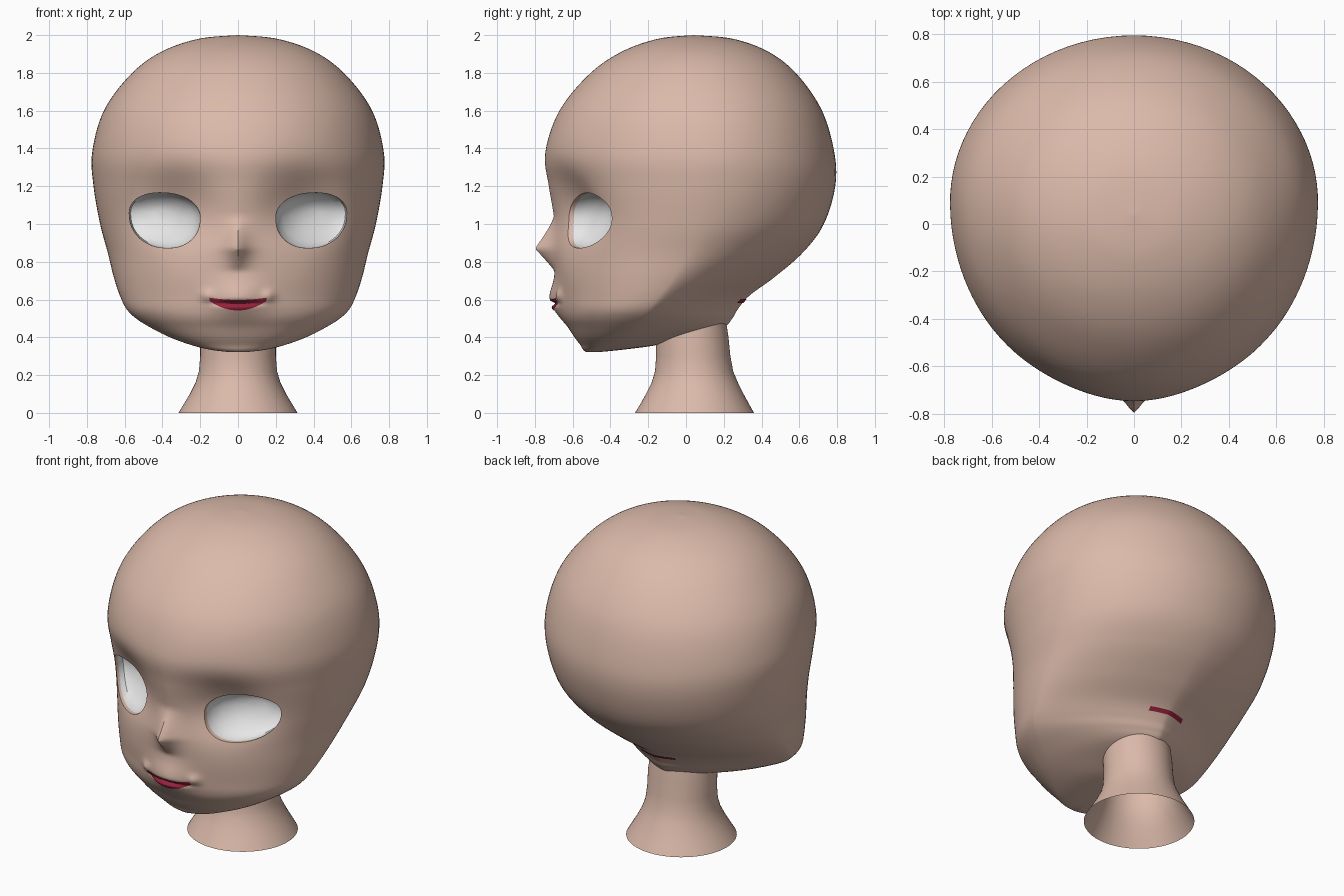
import bpy, bmesh, math

if "Cube" in bpy.data.objects:
    bpy.data.objects.remove(bpy.data.objects["Cube"])

def material(name, rgb):
    m = bpy.data.materials.new(name)
    m.diffuse_color = (*rgb, 1)
    m.use_nodes = True
    m.node_tree.nodes["Principled BSDF"].inputs["Base Color"].default_value = m.diffuse_color
    return m

SKIN = material("skin", (0.71, 0.49, 0.40))
WHITE = material("eye_white", (0.80, 0.80, 0.80))
RED = material("lip_red", (0.30, 0.016, 0.045))

def make(name, bm, mats):
    bmesh.ops.recalc_face_normals(bm, faces=bm.faces)
    me = bpy.data.meshes.new(name)
    bm.to_mesh(me)
    bm.free()
    for m in mats:
        me.materials.append(m)
    ob = bpy.data.objects.new(name, me)
    bpy.context.collection.objects.link(ob)
    return ob

def smooth(ob, angle=40):
    bpy.ops.object.select_all(action='DESELECT')
    bpy.context.view_layer.objects.active = ob
    ob.select_set(True)
    bpy.ops.object.shade_smooth_by_angle(angle=math.radians(angle))

def loft(bm, rings):
    """Join closed rings of points; returns the vertex rings."""
    vs = [[bm.verts.new(p) for p in r] for r in rings]
    n = len(vs[0])
    for a, b in zip(vs, vs[1:]):
        for i in range(n):
            j = (i + 1) % n
            bm.faces.new((a[i], a[j], b[j], b[i]))
    return vs

# Head sections: height, half width, front y, back y, widest y, back roundness
SECTIONS = [
    (.322, .05, -.53, -.46, -.50, 2.0), (.335, .15, -.545, -.33, -.46, 2.0),
    (.36, .25, -.56, -.15, -.40, 1.8), (.40, .36, -.59, 0, -.34, 1.6),
    (.45, .46, -.62, .19, -.28, 1.4), (.50, .54, -.65, .245, -.23, 1.4),
    (.55, .59, -.665, .275, -.19, 1.4), (.62, .625, -.675, .335, -.13, 1.45),
    (.72, .658, -.69, .47, -.06, 1.6), (.85, .69, -.70, .62, .01, 1.8),
    (1.0, .73, -.70, .73, .06, 1.95), (1.2, .765, -.73, .79, .09, 2.0),
    (1.38, .772, -.745, .785, .09, 2.0), (1.6, .71, -.67, .72, .07, 2.0),
    (1.79, .57, -.515, .59, .05, 2.0), (1.91, .41, -.345, .44, .04, 2.0),
    (1.98, .21, -.15, .25, .04, 2.0), (2.0, 0, .04, .04, .04, 2.0)]

def catmull(a, b, c, d, t):
    return b + .5 * t * (c - a + t * (2*a - 5*b + 4*c - d + t * (3*(b - c) + d - a)))

# Smooth rows between the sections
ROWS = []
last = len(SECTIONS) - 1
for k in range(last):
    quad = [SECTIONS[max(k - 1, 0)], SECTIONS[k], SECTIONS[k + 1], SECTIONS[min(k + 2, last)]]
    for s in range(9):
        ROWS.append([catmull(*v, s / 9) for v in zip(*quad)])
ROWS.append(list(SECTIONS[-1]))

def section(z):
    for a, b in zip(ROWS, ROWS[1:]):
        if a[0] <= z <= b[0]:
            t = (z - a[0]) / (b[0] - a[0])
            return [p + (q - p) * t for p, q in zip(a, b)]
    return ROWS[-1]

def blob(x, z, cx, cz, sx, sz):
    return math.exp(-((x - cx) / sx) ** 2 - ((z - cz) / sz) ** 2)

def relief(x, z):
    """Nose, eye sockets, muzzle and mouth groove on the front."""
    x = abs(x)
    tent = max(0, 1 - abs(z - .87) / (.17 if z > .87 else .12))
    return (.10 * tent ** 1.1 * math.exp(-(x / .06) ** 1.4)
            - .10 * blob(x, z, .34, 1.09, .20, .18)
            + .05 * blob(x, z, 0, .60, .14, .09)
            + .02 * blob(x, z, .165, .62, .03, .03)
            - .03 * blob(x, z, 0, .58, .10, .013))

def face_y(x, z):
    _, w, f, b, c, p = section(z)
    return c - (c - f) * math.sqrt(max(0, 1 - (x / w) ** 2)) - relief(x, z)

def back_y(x, z):
    _, w, f, b, c, p = section(z)
    return c + (b - c) * max(0, 1 - (abs(x) / w) ** p) ** (1 / p)

# Head
SEG = 128
def head_ring(row):
    z, w, f, b, c, p = row
    ring = []
    for i in range(SEG):
        u = 2 * math.pi * i / SEG
        a = u - .5 * math.sin(u)          # denser towards the face
        sn, cs = math.sin(a), math.cos(a)
        if cs >= 0:
            x = w * sn
            y = c - (c - f) * cs - relief(x, z)
        else:
            x = w * math.copysign(abs(sn) ** (2 / p), sn)
            y = c + (b - c) * abs(cs) ** (2 / p)
        ring.append((x, y, z))
    return ring

bm = bmesh.new()
rings = loft(bm, [head_ring(r) for r in ROWS[:-1]])
bm.faces.new(rings[0])
top = bm.verts.new((0, .04, 2.0))
for i in range(SEG):
    bm.faces.new((rings[-1][i], rings[-1][(i + 1) % SEG], top))
head = make("head", bm, [SKIN, WHITE])

# Eye sockets: skin rim, white bowl behind it
def eye_cutter(side):
    def ring(dy, s):
        pts = []
        for i in range(48):
            a = 2 * math.pi * i / 48
            ca, sa = math.cos(a), math.sin(a)
            x = .388 + s * .188 * math.copysign(abs(ca) ** .92, ca)
            z = 1.045 + s * (.12 if sa > 0 else .172) * math.copysign(abs(sa) ** .92, sa) + .012 * ca
            pts.append((side * x, face_y(x, z) + dy, z))
        return pts
    bm = bmesh.new()
    rs = loft(bm, [ring(-.08, 1), ring(.025, 1), ring(.07, .96), ring(.10, .8),
                   ring(.12, .55), ring(.13, .25)])
    bm.faces.new(rs[0])
    bm.faces.new(rs[-1])
    bowl = {v for r in rs[1:] for v in r}
    for f in bm.faces:
        f.material_index = 1 if all(v in bowl for v in f.verts) else 0
    return make("eye_cutter", bm, [SKIN, WHITE])

for side in (-1, 1):
    cutter = eye_cutter(side)
    cutter.hide_render = True
    mod = head.modifiers.new("eye_socket", 'BOOLEAN')
    mod.operation = 'DIFFERENCE'
    mod.solver = 'EXACT'
    mod.object = cutter
    bpy.context.view_layer.objects.active = head
    bpy.ops.object.modifier_apply(modifier=mod.name)
    bpy.data.objects.remove(cutter)
smooth(head)

# Neck: height, half width, front y, back y; open at the base
NECK = [(0, .315, -.27, .36), (.05, .285, -.24, .332), (.1, .255, -.212, .305),
        (.16, .225, -.182, .275), (.22, .207, -.164, .25), (.3, .20, -.158, .235),
        (.4, .20, -.16, .225), (.5, .19, -.16, .21)]
bm = bmesh.new()
loft(bm, [[(w * math.sin(2 * math.pi * i / 64),
            (f + b) / 2 - (b - f) / 2 * math.cos(2 * math.pi * i / 64), z)
           for i in range(64)] for z, w, f, b in NECK])
neck = make("neck", bm, [SKIN])
smooth(neck)

# Painted strips that hug the head
def strip(name, half, low, high, surface, lift):
    bm = bmesh.new()
    cols, rows = 32, 14
    grid = []
    for i in range(cols + 1):
        t = 2 * i / cols - 1
        lo, hi = low(t), high(t)
        col = []
        for j in range(rows + 1):
            z = lo + (hi - lo) * j / rows
            col.append(bm.verts.new((t * half, surface(t * half, z) + lift, z)))
        grid.append(col)
    for a, b in zip(grid, grid[1:]):
        for j in range(rows):
            bm.faces.new((a[j], b[j], b[j + 1], a[j + 1]))
    smooth(make(name, bm, [RED]))

strip("lips", .15, lambda t: .592 - .05 * (1 - t * t), lambda t: .598 + .012 * t * t, face_y, -.006)
strip("nape_mark", .12, lambda t: .583, lambda t: .603, back_y, .005)
